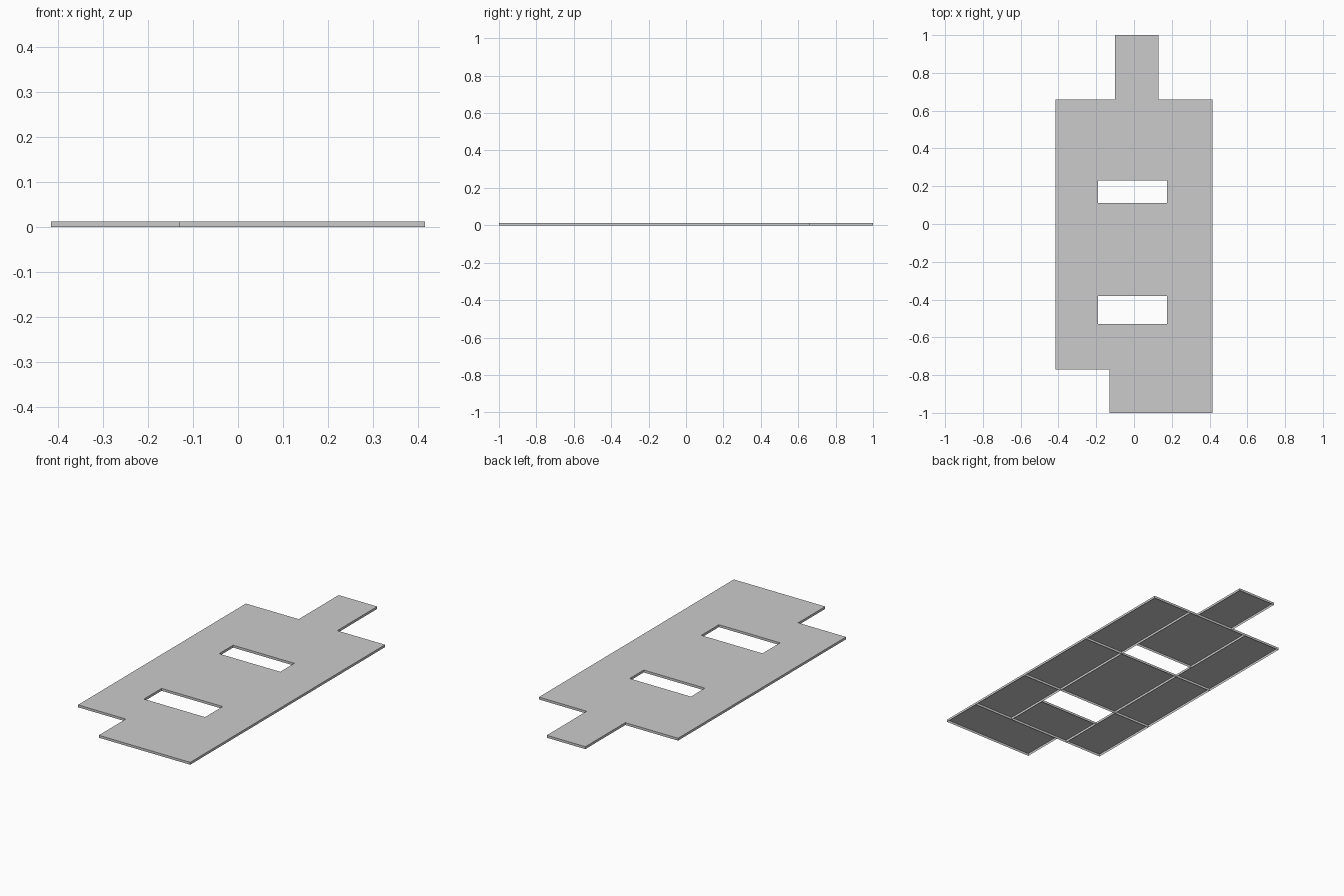
import bpy
import bmesh

if "Cube" in bpy.data.objects:
    bpy.data.objects.remove(bpy.data.objects["Cube"])

HEIGHT = 0.013


def open_tray(name, x0, x1, y0, y1):
    """Flat panel with side walls down to the ground and an open underside."""
    bm = bmesh.new()
    corners = [(x0, y0), (x1, y0), (x1, y1), (x0, y1)]
    low = [bm.verts.new((x, y, 0)) for x, y in corners]
    high = [bm.verts.new((x, y, HEIGHT)) for x, y in corners]
    bm.faces.new(high)
    for i in range(4):
        j = (i + 1) % 4
        bm.faces.new((low[i], low[j], high[j], high[i]))
    mesh = bpy.data.meshes.new(name)
    bm.to_mesh(mesh)
    bm.free()
    obj = bpy.data.objects.new(name, mesh)
    bpy.context.collection.objects.link(obj)
    return obj


# Shared grid lines of the slab
LEFT, MID_L, MID_R, RIGHT = -0.415, -0.19, 0.175, 0.415
FRONT, ROW_1, ROW_2, BACK = -0.77, -0.38, 0.11, 0.66

# Side columns, three panels each
rows = (("front", FRONT, ROW_1), ("middle", ROW_1, ROW_2), ("back", ROW_2, BACK))
for label, y0, y1 in rows:
    open_tray(f"left_{label}_panel", LEFT, MID_L, y0, y1)
    open_tray(f"right_{label}_panel", MID_R, RIGHT, y0, y1)

# Centre column, leaving the two rectangular openings
open_tray("centre_front_panel", MID_L, MID_R, FRONT, -0.53)
open_tray("centre_middle_panel", MID_L, MID_R, ROW_1, ROW_2)
open_tray("centre_back_panel", MID_L, MID_R, 0.23, BACK)

# Front extension and narrow rear tab
open_tray("front_extension", -0.13, RIGHT, -1.0, FRONT)
open_tray("rear_tab", -0.10, 0.13, BACK, 1.0)
